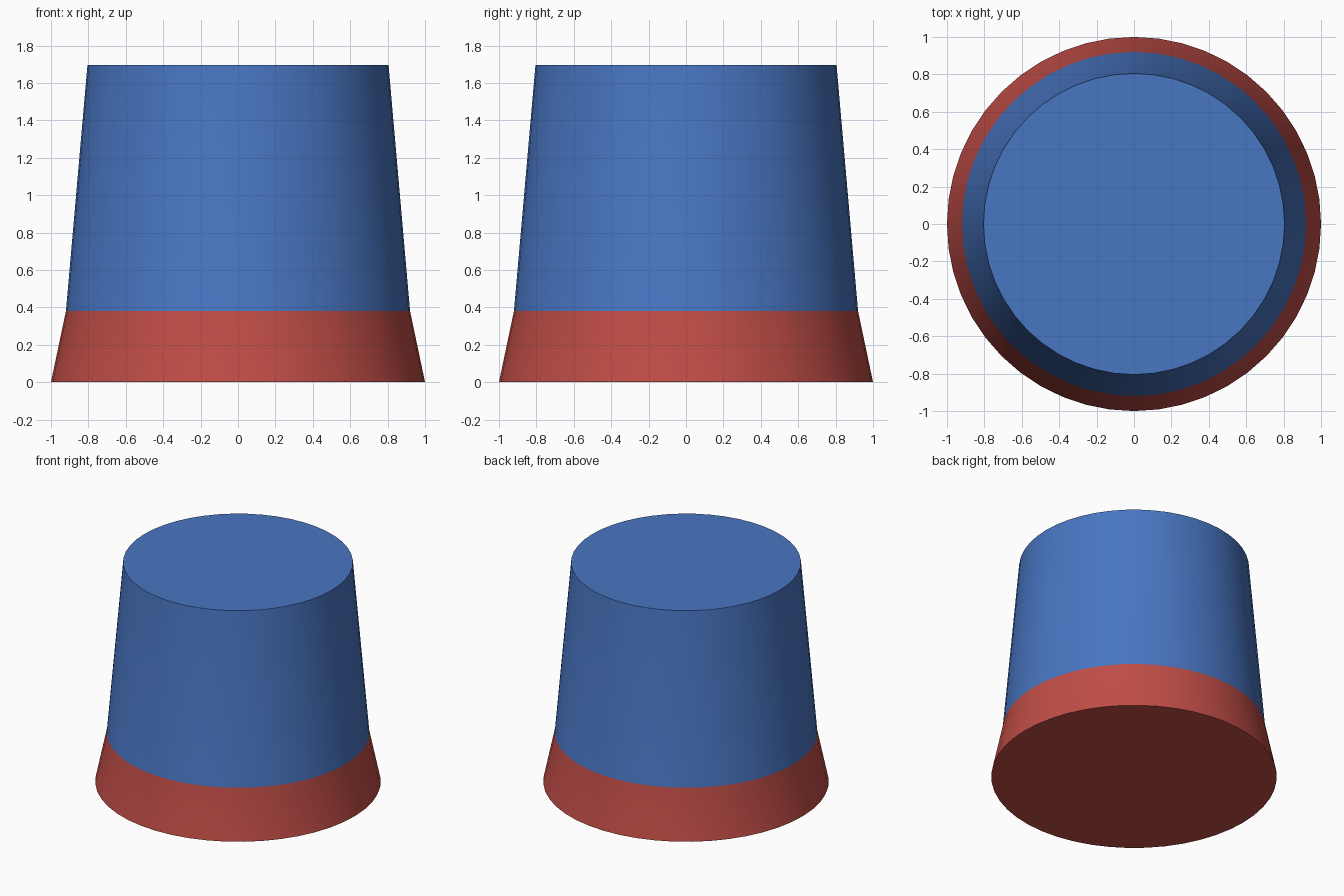
import bpy
import bmesh
import math

cube = bpy.data.objects.get("Cube")
if cube:
    bpy.data.objects.remove(cube, do_unlink=True)


def make_material(name, color):
    mat = bpy.data.materials.new(name)
    mat.use_nodes = True
    mat.diffuse_color = color
    mat.node_tree.nodes["Principled BSDF"].inputs["Base Color"].default_value = color
    return mat


SIDES = 48
BAND_TOP = 0.38
# Radius and height of each ring, from the base up
PROFILE = [(1.0, 0.0), (0.92, BAND_TOP), (0.805, 1.695)]

# Tapered body: rings joined by quads, closed by flat caps
bm = bmesh.new()
rings = []
for radius, height in PROFILE:
    angles = [2 * math.pi * i / SIDES for i in range(SIDES)]
    rings.append([bm.verts.new((radius * math.cos(a), radius * math.sin(a), height))
                  for a in angles])
for low, high in zip(rings, rings[1:]):
    for i in range(SIDES):
        j = (i + 1) % SIDES
        bm.faces.new((low[i], low[j], high[j], high[i]))
bm.faces.new(list(reversed(rings[0])))
bm.faces.new(rings[-1])

# Red flared band and base below, blue above
bm.normal_update()
for face in bm.faces:
    face.material_index = 0 if face.calc_center_median().z < BAND_TOP else 1

mesh = bpy.data.meshes.new("tapered_body")
bm.to_mesh(mesh)
bm.free()
mesh.materials.append(make_material("red band", (0.53, 0.074, 0.062, 1)))
mesh.materials.append(make_material("blue body", (0.066, 0.18, 0.54, 1)))

body = bpy.data.objects.new("tapered_body", mesh)
bpy.context.collection.objects.link(body)
bpy.ops.object.select_all(action="DESELECT")
body.select_set(True)
bpy.context.view_layer.objects.active = body
bpy.ops.object.shade_smooth_by_angle(angle=math.radians(30))
